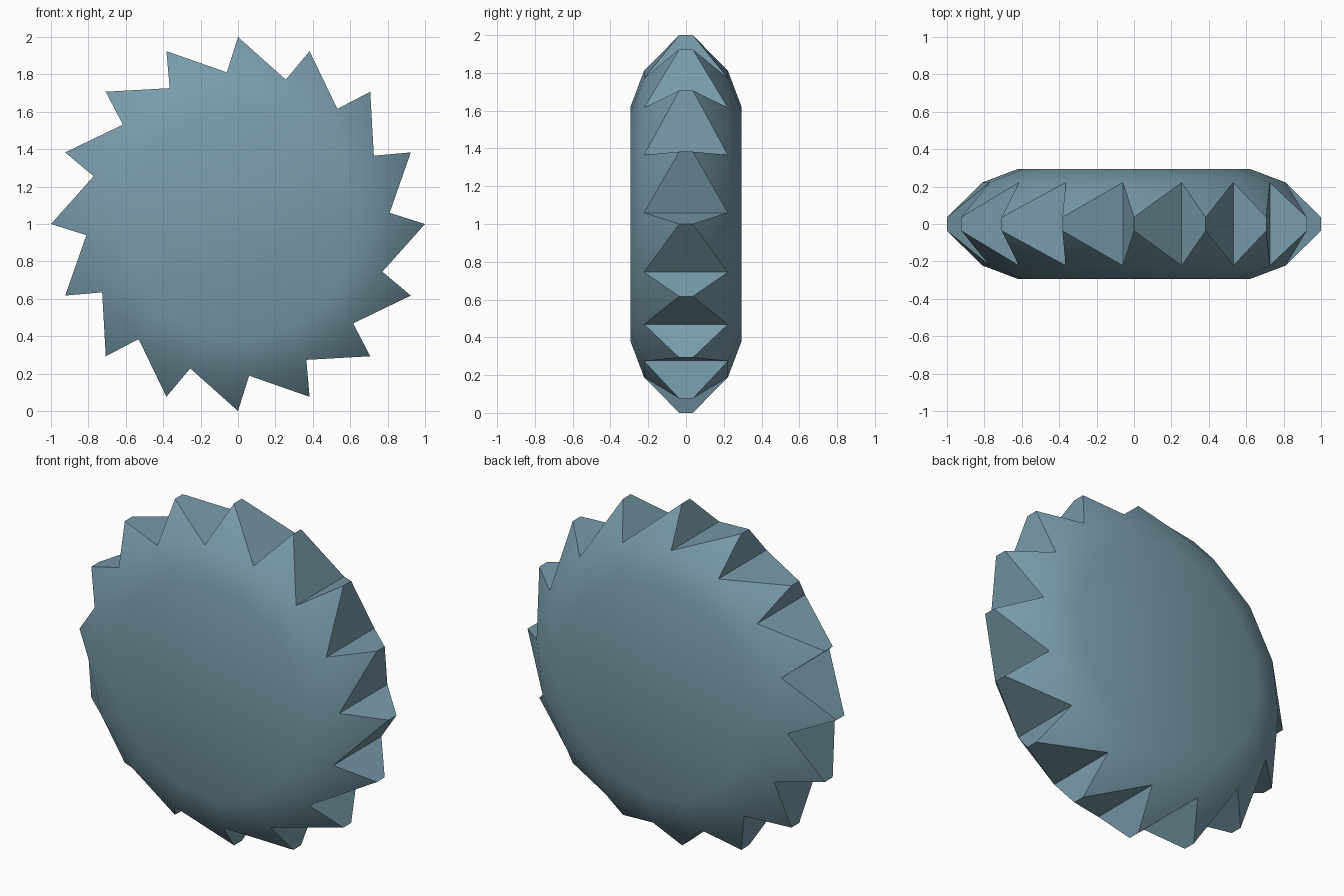
import bpy, bmesh
from math import sin, cos, radians

if "Cube" in bpy.data.objects:
    bpy.data.objects.remove(bpy.data.objects["Cube"])

TEETH = 16
STEP = 360 / TEETH
SKEW = 4.2            # each notch sits just past its tooth tip


def ring(bm, radius, y, offset):
    """One loop of vertices around the wheel axis (y)."""
    return [bm.verts.new((radius * cos(radians(i * STEP + offset)), y,
                          1 + radius * sin(radians(i * STEP + offset))))
            for i in range(TEETH)]


bm = bmesh.new()
sides = []
for s in (-1, 1):
    face = ring(bm, 0.625, s * 0.293, SKEW)     # edge of the flat disc face
    notch = ring(bm, 0.813, s * 0.222, SKEW)    # notches between teeth
    tip = ring(bm, 1.0, s * 0.036, 0)           # tooth tips
    sides.append((notch, tip))
    # Flat face, sloped shoulder and tooth flanks
    bm.faces.new(face)
    for i in range(TEETH):
        p = i - 1
        bm.faces.new((face[p], face[i], notch[i], notch[p]))
        bm.faces.new((notch[p], notch[i], tip[i]))

# Long and short cut faces of every tooth, joining the two sides
(n0, t0), (n1, t1) = sides
for i in range(TEETH):
    bm.faces.new((n0[i - 1], t0[i], t1[i], n1[i - 1]))
    bm.faces.new((t0[i], n0[i], n1[i], t1[i]))
bmesh.ops.recalc_face_normals(bm, faces=bm.faces)

mesh = bpy.data.meshes.new("toothed_wheel")
bm.to_mesh(mesh)
bm.free()
wheel = bpy.data.objects.new("toothed_wheel", mesh)
bpy.context.collection.objects.link(wheel)

# Smooth shoulders, sharp teeth
bpy.context.view_layer.objects.active = wheel
wheel.select_set(True)
bpy.ops.object.shade_smooth_by_angle(angle=radians(35))

steel = bpy.data.materials.new("blue_steel")
steel.diffuse_color = (0.19, 0.33, 0.40, 1)
steel.use_nodes = True
steel.node_tree.nodes["Principled BSDF"].inputs["Base Color"].default_value = steel.diffuse_color
mesh.materials.append(steel)
